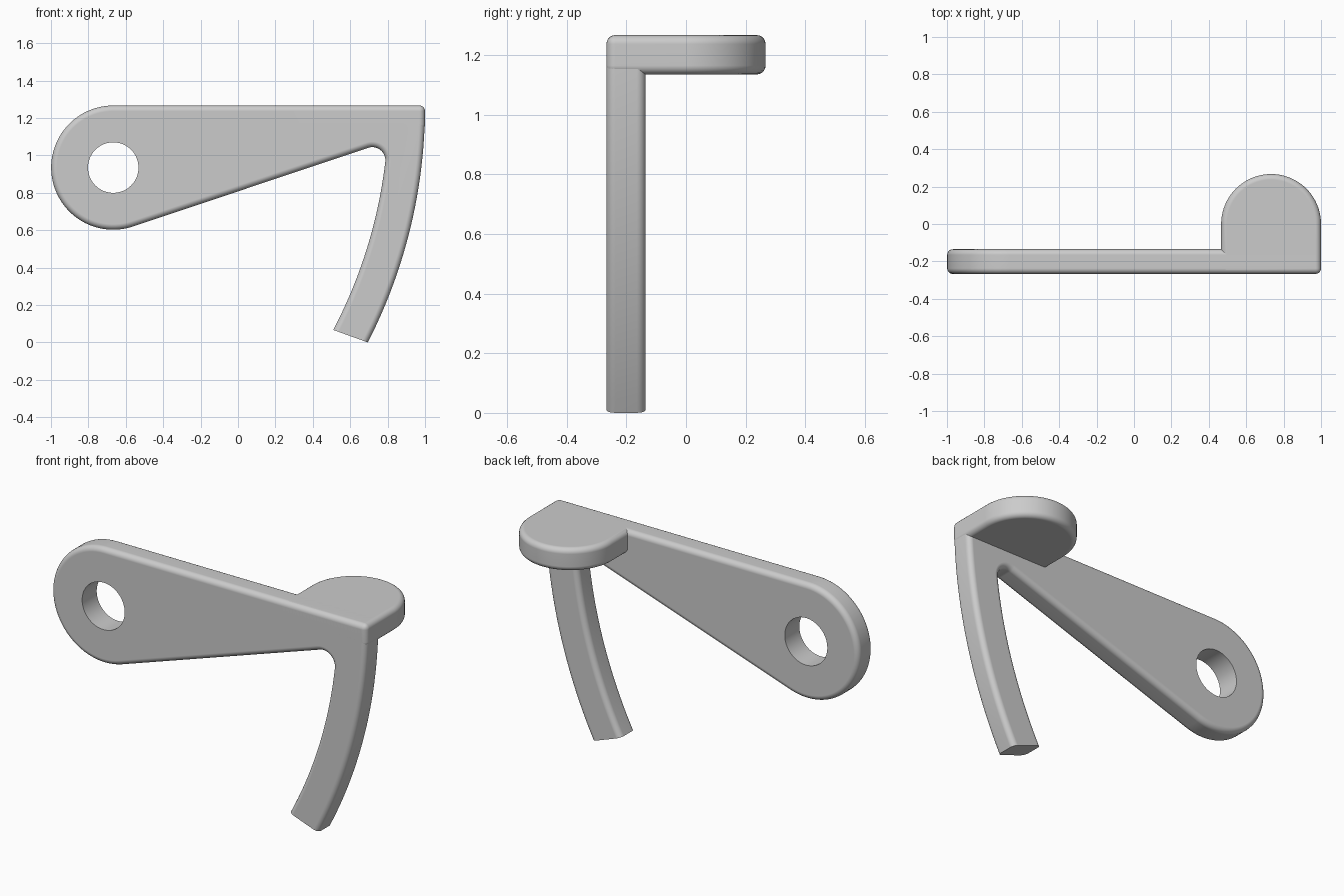
import bpy, bmesh
from math import sin, cos, tan, radians, degrees, asin, sqrt
from mathutils import Vector

cube = bpy.data.objects.get("Cube")
if cube:
    bpy.data.objects.remove(cube, do_unlink=True)

THICK, ROUND = 0.132, 0.03
FRONT, TOP = -0.267, 1.267

grey = bpy.data.materials.new("plain grey")
grey.use_nodes = True
colour = (0.6, 0.6, 0.6, 1)
grey.diffuse_color = colour
grey.node_tree.nodes["Principled BSDF"].inputs["Base Color"].default_value = colour


def arc(cx, cy, r, start, end, steps):
    """Points on an arc, angles in degrees."""
    angles = [radians(start + (end - start) * i / steps) for i in range(steps + 1)]
    return [(cx + r * cos(a), cy + r * sin(a)) for a in angles]


def rounded_slab(name, outline, to_3d, depth, flat_sides, round_corners):
    """Extrude an outline and round its rims, leaving the flat sides sharp."""
    bm = bmesh.new()
    n = len(outline)
    near = [bm.verts.new(to_3d(p)) for p in outline]
    far = [bm.verts.new(v.co + Vector(depth)) for v in near]
    bm.faces.new(near)
    bm.faces.new(far[::-1])
    for i in range(n):
        j = (i + 1) % n
        bm.faces.new((near[j], near[i], far[i], far[j]))
    bmesh.ops.recalc_face_normals(bm, faces=bm.faces[:])
    edges = [bm.edges.get((ring[i], ring[(i + 1) % n]))
             for ring in (near, far) for i in range(n) if i not in flat_sides]
    edges += [bm.edges.get((near[i], far[i])) for i in round_corners]
    bmesh.ops.bevel(bm, geom=edges, offset=ROUND, offset_type='OFFSET',
                    segments=5, profile=0.5, affect='EDGES', clamp_overlap=False)
    mesh = bpy.data.meshes.new(name)
    bm.to_mesh(mesh)
    bm.free()
    mesh.materials.append(grey)
    obj = bpy.data.objects.new(name, mesh)
    bpy.context.collection.objects.link(obj)
    return obj


def finish(obj):
    bpy.ops.object.select_all(action='DESELECT')
    obj.select_set(True)
    bpy.context.view_layer.objects.active = obj
    for mod in list(obj.modifiers):
        bpy.ops.object.modifier_apply(modifier=mod.name)
    bpy.ops.object.shade_smooth_by_angle(angle=radians(30))
    weighted = obj.modifiers.new("even_normals", 'WEIGHTED_NORMAL')
    weighted.keep_sharp = True


# Lever plate: round eye, tapering arm, small fillet and curved hook
eye_x, eye_z, eye_r = -0.667, 0.935, 0.332
slope = 18.5
hook_x, inner_r, outer_r = -1.776, 2.581, 2.776
fillet_r = 0.07
fillet_x = 0.718
line_z = eye_z - eye_r / cos(radians(slope)) + (fillet_x - eye_x) * tan(radians(slope))
fillet_z = line_z - fillet_r / cos(radians(slope))
meet = degrees(asin((fillet_z - TOP) / (inner_r - fillet_r)))
fillet_x = hook_x + sqrt((inner_r - fillet_r) ** 2 - (fillet_z - TOP) ** 2)

eye = arc(eye_x, eye_z, eye_r, 90, 270 + slope, 48)
fillet = arc(fillet_x, fillet_z, fillet_r, 90 + slope, meet, 14)
inner = arc(hook_x, TOP, inner_r, meet, -27.7, 20)[1:]
outer = arc(hook_x, TOP, outer_r, -27.15, 0, 24)
profile = eye + fillet + inner + outer
tip = len(eye + fillet + inner) - 1
plate = rounded_slab("lever_plate", profile, lambda p: (p[0], FRONT, p[1]),
                     (0, THICK, 0), {tip}, [len(profile) - 1])

# Pivot hole through the eye
bpy.ops.mesh.primitive_cylinder_add(vertices=64, radius=0.135, depth=1,
                                    location=(eye_x, FRONT, eye_z),
                                    rotation=(radians(90), 0, 0))
cutter = bpy.context.object
cutter.name = "hole_cutter"
cutter.hide_render = True
cutter.data.materials.append(grey)
hole = plate.modifiers.new("pivot_hole", 'BOOLEAN')
hole.operation = 'DIFFERENCE'
hole.solver = 'EXACT'
hole.object = cutter
finish(plate)
bpy.data.objects.remove(cutter, do_unlink=True)

# Thumb tab: round-ended slab reaching back from the top corner
tab_r = 0.267
tab_x = 1 - tab_r
tab_outline = ([(tab_x - tab_r, FRONT), (1, FRONT)]
               + arc(tab_x, 0, tab_r, 0, 180, 40))
tab = rounded_slab("thumb_tab", tab_outline, lambda p: (p[0], p[1], TOP - THICK),
                   (0, 0, THICK), set(), [1])
finish(tab)
